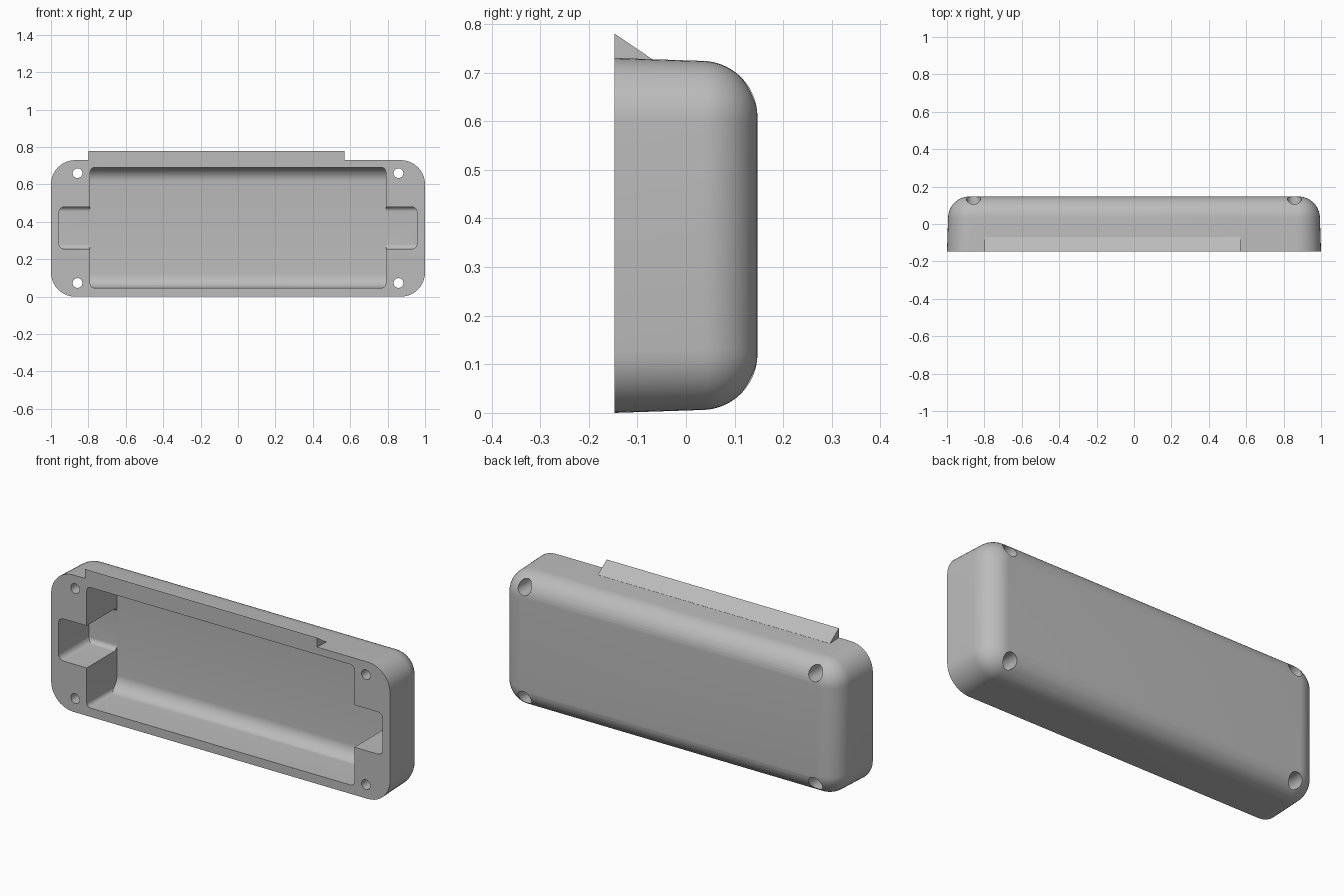
import bpy, bmesh, math

cube = bpy.data.objects.get("Cube")
if cube:
    bpy.data.objects.remove(cube, do_unlink=True)

FRONT, BACK, TOP = -0.147, 0.147, 0.73

grey = bpy.data.materials.new("plain grey")
grey.use_nodes = True
grey.diffuse_color = (0.5, 0.5, 0.5, 1)
grey.node_tree.nodes["Principled BSDF"].inputs["Base Color"].default_value = (0.5, 0.5, 0.5, 1)


def rounded_rect(u0, u1, v0, v1, r, seg=10):
    """Counter-clockwise outline with arcs at the corners."""
    corners = [(u1 - r, v1 - r), (u0 + r, v1 - r), (u0 + r, v0 + r), (u1 - r, v0 + r)]
    pts = []
    for k, (cu, cv) in enumerate(corners):
        for i in range(seg + 1):
            a = math.pi / 2 * (k + i / seg)
            pts.append((cu + r * math.cos(a), cv + r * math.sin(a)))
    return pts


def loft(name, rings):
    """Closed solid through rings of 3D points."""
    bm = bmesh.new()
    loops = [[bm.verts.new(p) for p in ring] for ring in rings]
    n = len(loops[0])
    for a, b in zip(loops, loops[1:]):
        for i in range(n):
            bm.faces.new((a[i], a[(i + 1) % n], b[(i + 1) % n], b[i]))
    bm.faces.new(loops[0])
    bm.faces.new(loops[-1])
    bmesh.ops.recalc_face_normals(bm, faces=bm.faces)
    mesh = bpy.data.meshes.new(name)
    bm.to_mesh(mesh)
    bm.free()
    mesh.materials.append(grey)
    ob = bpy.data.objects.new(name, mesh)
    bpy.context.collection.objects.link(ob)
    return ob


def prism_y(name, outline, y0, y1):
    return loft(name, [[(u, y, v) for u, v in outline] for y in (y0, y1)])


def prism_x(name, outline, x0, x1):
    return loft(name, [[(x, u, v) for u, v in outline] for x in (x0, x1)])


def combine(target, tool, operation):
    """Apply a boolean and discard the tool."""
    mod = target.modifiers.new("boolean", "BOOLEAN")
    mod.operation, mod.solver, mod.object = operation, "EXACT", tool
    bpy.context.view_layer.objects.active = target
    bpy.ops.object.modifier_apply(modifier=mod.name)
    bpy.data.objects.remove(tool, do_unlink=True)


# Shell: drafted walls ending in a round back edge
FILLET, DRAFT, CORNER, STEPS = 0.115, 0.006, 0.13, 14
sections = [(FRONT, 0)]
for i in range(STEPS + 1):
    a = math.pi / 2 * i / STEPS
    sections.append((BACK - FILLET * (1 - math.sin(a)), DRAFT + FILLET * (1 - math.cos(a))))
shell = loft("enclosure_shell", [
    [(u, y, v) for u, v in rounded_rect(d - 1, 1 - d, d, TOP - d, CORNER - d)]
    for y, d in sections])

# Wedge lip along the top front edge
lip = prism_x("top_lip", [(FRONT, 0.71), (FRONT, 0.78), (-0.07, 0.728), (-0.07, 0.71)], -0.8, 0.57)
combine(shell, lip, "UNION")


# Main cavity and the narrower bar that forms both end pockets
def recess(name, half, z0, z1, corner, floor, fillet):
    cutter = prism_y(name, rounded_rect(-half, half, z0, z1, corner, 6), -0.4, 0.3)
    section = prism_x("section", rounded_rect(-0.35, floor, z0, z1, fillet), -1.2, 1.2)
    combine(cutter, section, "INTERSECT")
    combine(shell, cutter, "DIFFERENCE")


recess("main_cavity", 0.79, 0.047, 0.69, 0.022, 0.11, 0.075)
recess("end_pockets", 0.957, 0.255, 0.48, 0.03, 0.109, 0.025)


# Four screw holes with wide bores from the back
def hole(x, z, r, y0, y1):
    cutter = prism_y("bore", rounded_rect(x - r, x + r, z - r, z + r, r * 0.999, 7), y0, y1)
    combine(shell, cutter, "DIFFERENCE")


for x in (-0.858, 0.858):
    for z in (0.073, 0.66):
        hole(x, z, 0.026, -0.3, 0.3)
        hole(x, z, 0.038, 0.0, 0.31)

# Smooth the curves and keep the edges sharp
bpy.ops.object.select_all(action="DESELECT")
shell.select_set(True)
bpy.context.view_layer.objects.active = shell
bpy.ops.object.shade_smooth_by_angle(angle=math.radians(30))
